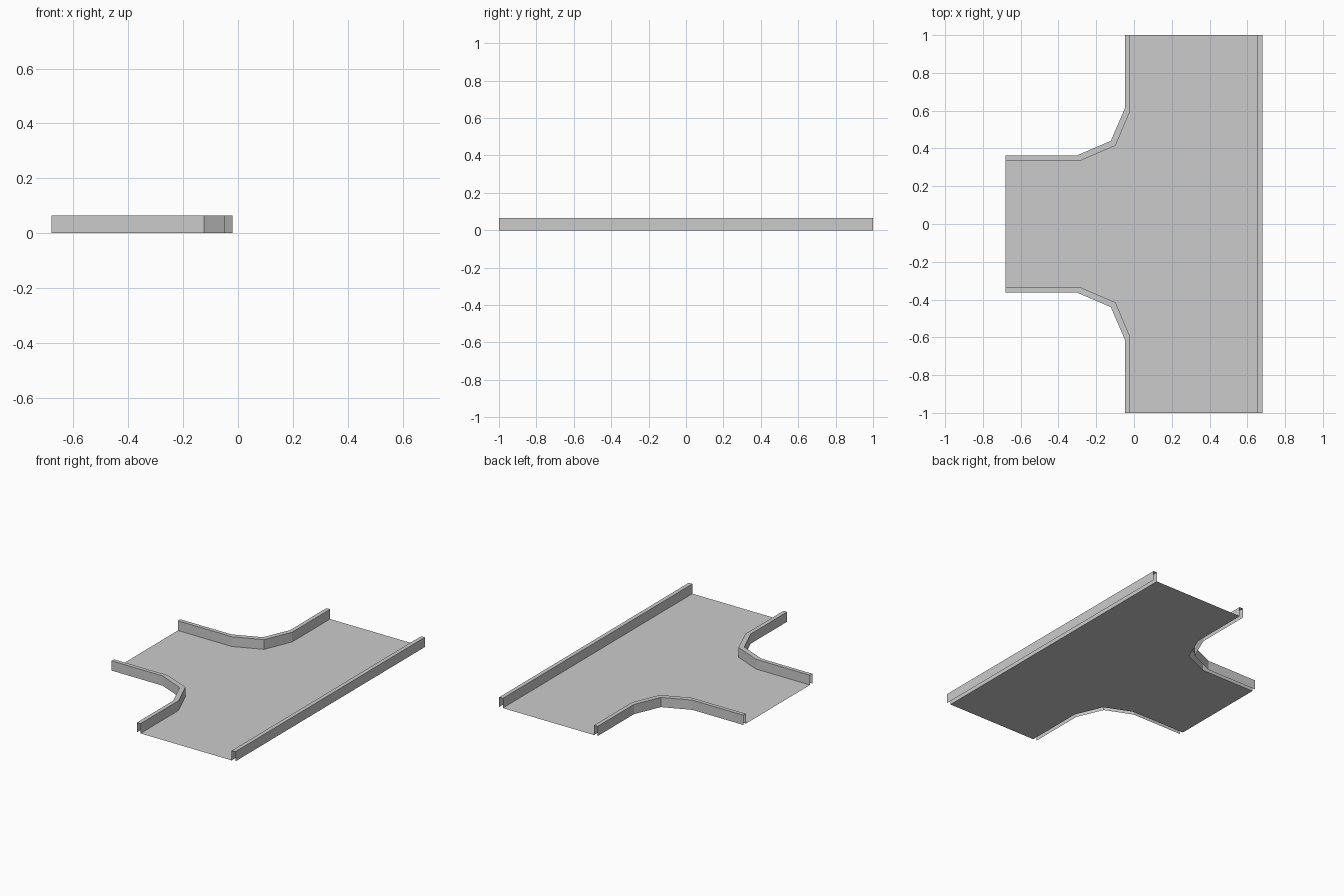
import bpy

if "Cube" in bpy.data.objects:
    bpy.data.objects.remove(bpy.data.objects["Cube"])

HEIGHT = 0.065


def make_mesh(name, verts, faces):
    mesh = bpy.data.meshes.new(name)
    mesh.from_pydata(verts, [], faces)
    mesh.update()
    obj = bpy.data.objects.new(name, mesh)
    bpy.context.collection.objects.link(obj)
    return obj


def make_rail(name, inner, outer):
    """Folded sheet: inner wall, flat top and outer wall, open below and at the ends."""
    verts = []
    for (ix, iy), (ox, oy) in zip(inner, outer):
        verts += [(ix, iy, 0), (ix, iy, HEIGHT), (ox, oy, HEIGHT), (ox, oy, 0)]
    faces = []
    for s in range(len(inner) - 1):
        a, b = 4 * s, 4 * s + 4
        faces += [(a + k, b + k, b + k + 1, a + k + 1) for k in range(3)]
    return make_mesh(name, verts, faces)


# Plan outlines of the bent corner rail, from the branch end to the main run end
inner = [(-0.68, 0.337), (-0.28, 0.337), (-0.098, 0.415), (-0.02, 0.598), (-0.02, 1)]
outer = [(-0.68, 0.363), (-0.302, 0.363), (-0.123, 0.44), (-0.047, 0.615), (-0.047, 1)]

# Corner rails, mirrored front to back
corner = make_rail("corner_rails", inner, outer)
mirror = corner.modifiers.new("Mirror", 'MIRROR')
mirror.use_axis = (False, True, False)

# Straight rail along the closed side
make_rail("straight_rail", [(0.653, 1), (0.653, -1)], [(0.68, 1), (0.68, -1)])

# Tray floor: a single T-shaped sheet between the rails
half = inner + [(0.653, 1)]
outline = half + [(x, -y) for x, y in reversed(half)]
floor_verts = [(x, y, 0) for x, y in reversed(outline)]
make_mesh("tray_floor", floor_verts, [tuple(range(len(floor_verts)))])
